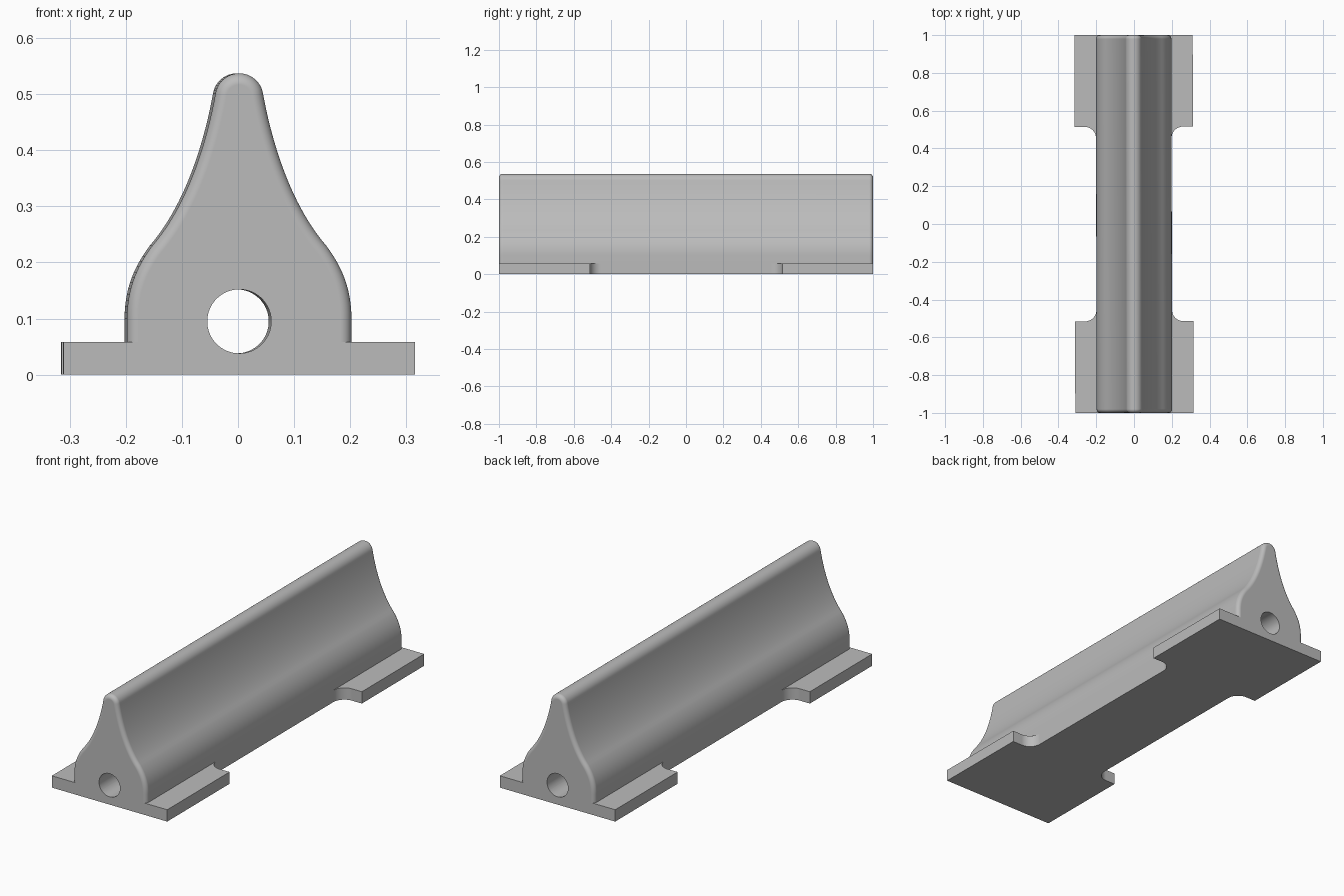
import bpy, bmesh, math
from mathutils import Vector
from mathutils.geometry import interpolate_bezier

if "Cube" in bpy.data.objects:
    bpy.data.objects.remove(bpy.data.objects["Cube"], do_unlink=True)

PLATE_H = 0.058      # thickness of the foot plate
HALF_LEN = 1.0
BODY_X = 0.2
FOOT_X = 0.313
FILLET = 0.02        # rounding of the body ends
SKEW = 0.0022        # slight turn about the vertical axis

grey = bpy.data.materials.new("grey")
grey.use_nodes = True
colour = (0.5, 0.5, 0.5, 1)
grey.diffuse_color = colour
grey.node_tree.nodes["Principled BSDF"].inputs["Base Color"].default_value = colour


def make_object(name, bm):
    bmesh.ops.recalc_face_normals(bm, faces=bm.faces)
    mesh = bpy.data.meshes.new(name)
    bm.to_mesh(mesh)
    bm.free()
    mesh.materials.append(grey)
    obj = bpy.data.objects.new(name, mesh)
    bpy.context.collection.objects.link(obj)
    return obj


def loft(name, rings):
    """Skin a row of closed rings and cap both ends."""
    bm = bmesh.new()
    rows = [[bm.verts.new(p) for p in ring] for ring in rings]
    n = len(rows[0])
    for a, b in zip(rows, rows[1:]):
        for i in range(n):
            j = (i + 1) % n
            bm.faces.new((a[i], a[j], b[j], b[i]))
    bm.faces.new(rows[0])
    bm.faces.new(rows[-1])
    return make_object(name, bm)


def bezier(points, count):
    return [Vector((p.x, p.y)) for p in interpolate_bezier(*[Vector((x, z, 0)) for x, z in points], count)]


# Body cross-section: bulging flank, concave neck, rounded crest
half = [Vector((BODY_X, PLATE_H))]
half += bezier([(BODY_X, 0.1), (BODY_X, 0.15), (0.185, 0.19), (0.155, 0.23)], 14)
half += bezier([(0.155, 0.23), (0.09, 0.305), (0.057, 0.42), (0.0424, 0.501)], 24)[1:]
for i in range(1, 13):
    a = math.radians(10 + 80 * i / 12)
    half.append(Vector((0.043 * math.cos(a), 0.494 + 0.043 * math.sin(a))))


def inset_section(d, y):
    """The cross-section moved inward by d, at position y."""
    side = []
    for i, p in enumerate(half):
        t = half[min(i + 1, len(half) - 1)] - half[max(i - 1, 0)]
        if i in (0, len(half) - 1):
            n = Vector((1, 0)) if i == 0 else Vector((0, 1))
        else:
            n = Vector((t.y, -t.x)).normalized()
        q = p - n * d
        side.append((q.x, q.y))
    full = side + [(-x, z) for x, z in reversed(side[:-1])]
    return [(x, y, z) for x, z in full]


# Quarter-round at each end of the body
steps = []
for i in range(9):
    a = math.pi / 2 * i / 8
    steps.append((FILLET * (1 - math.cos(a)), HALF_LEN - FILLET + FILLET * math.sin(a)))
rings = [inset_section(d, -y) for d, y in reversed(steps)] + [inset_section(d, y) for d, y in steps]
body = loft("body", rings)

# Foot plate outline: four feet joined by a narrow waist with filleted corners
R, FOOT_Y = 0.06, 0.515
quarter = [(FOOT_X, HALF_LEN), (FOOT_X, FOOT_Y)]
for i in range(13):
    a = math.pi / 2 * (1 + i / 12)
    quarter.append((BODY_X + R + R * math.cos(a), FOOT_Y - R + R * math.sin(a)))
right = quarter + [(x, -y) for x, y in reversed(quarter)]
outline = right + [(-x, y) for x, y in reversed(right)]
plate = loft("foot_plate", [[(x, y, z) for x, y in outline] for z in (0, PLATE_H)])

# Lengthwise bore
bpy.ops.mesh.primitive_cylinder_add(vertices=64, radius=0.057, depth=2.4,
                                    location=(0, 0, 0.095), rotation=(math.pi / 2, 0, 0))
cutter = bpy.context.object
cutter.name = "bore_cutter"
cutter.hide_render = True
cutter.data.materials.append(grey)

for obj in (body, plate):
    bpy.ops.object.select_all(action='DESELECT')
    obj.select_set(True)
    bpy.context.view_layer.objects.active = obj
    mod = obj.modifiers.new("bore", 'BOOLEAN')
    mod.operation = 'DIFFERENCE'
    mod.solver = 'EXACT'
    mod.object = cutter
    bpy.ops.object.modifier_apply(modifier=mod.name)
    bpy.ops.object.shade_smooth_by_angle(angle=math.radians(30))
    weighted = obj.modifiers.new("flat_faces", 'WEIGHTED_NORMAL')
    weighted.keep_sharp = True
    obj.rotation_euler.z = SKEW

bpy.data.objects.remove(cutter, do_unlink=True)
